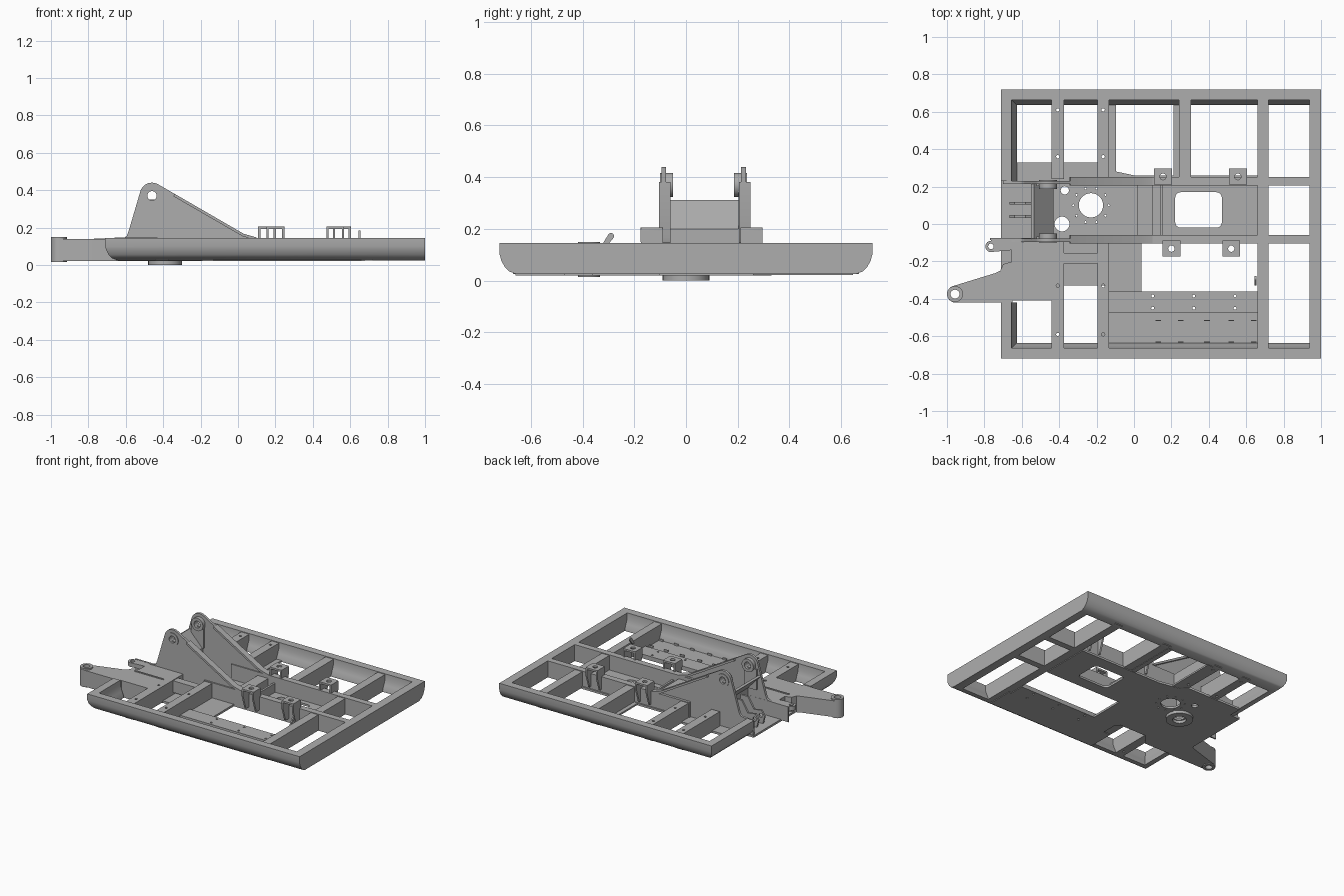
import bpy, bmesh
from math import sin, cos, radians, pi
from mathutils import Matrix

if "Cube" in bpy.data.objects:
    bpy.data.objects.remove(bpy.data.objects["Cube"])

steel = bpy.data.materials.new("steel_grey")
steel.use_nodes = True
GREY = (0.42, 0.42, 0.42, 1)
steel.diffuse_color = GREY
steel.node_tree.nodes["Principled BSDF"].inputs["Base Color"].default_value = GREY
parts = []


def add_mesh(name, mesh):
    mesh.materials.clear()
    mesh.materials.append(steel)
    ob = bpy.data.objects.new(name, mesh)
    bpy.context.collection.objects.link(ob)
    parts.append(ob)
    return ob


def arc(cx, cy, r, a0=0, a1=360, n=20):
    full = a1 - a0 == 360
    steps = n if full else n - 1
    return [(cx + r * cos(radians(a0 + (a1 - a0) * i / steps)),
             cy + r * sin(radians(a0 + (a1 - a0) * i / steps))) for i in range(n)]


def rect(x0, x1, y0, y1, r=0):
    if not r:
        return [(x0, y0), (x1, y0), (x1, y1), (x0, y1)]
    corners = [(x1 - r, y1 - r), (x0 + r, y1 - r), (x0 + r, y0 + r), (x1 - r, y0 + r)]
    return [p for i, c in enumerate(corners) for p in arc(*c, r, 90 * i, 90 * i + 90, 5)]


def plate(name, outline, lo, hi, holes=(), axis="z"):
    """Extrude an outline with holes, along z (drawn in xy) or y (drawn in xz) or x (drawn in yz)."""
    cu = bpy.data.curves.new(name, "CURVE")
    cu.dimensions = "2D"
    cu.fill_mode = "BOTH"
    cu.extrude = (hi - lo) / 2
    for loop in [outline, *holes]:
        sp = cu.splines.new("POLY")
        sp.points.add(len(loop) - 1)
        for p, (a, b) in zip(sp.points, loop):
            p.co = (a, b, 0, 1)
        sp.use_cyclic_u = True
    tmp = bpy.data.objects.new(name + "_tmp", cu)
    mesh = bpy.data.meshes.new_from_object(tmp)
    bpy.data.objects.remove(tmp)
    mid = (lo + hi) / 2
    if axis == "z":
        m = Matrix.Translation((0, 0, mid))
    elif axis == "y":
        m = Matrix.Translation((0, mid, 0)) @ Matrix.Rotation(pi / 2, 4, "X")
    else:
        m = Matrix.Translation((mid, 0, 0)) @ Matrix(((0, 0, 1, 0), (1, 0, 0, 0), (0, 1, 0, 0), (0, 0, 0, 1)))
    mesh.transform(m)
    bm = bmesh.new()
    bm.from_mesh(mesh)
    bmesh.ops.remove_doubles(bm, verts=bm.verts, dist=1e-5)
    bmesh.ops.recalc_face_normals(bm, faces=bm.faces)
    bm.to_mesh(mesh)
    bm.free()
    return add_mesh(name, mesh)


def box(name, x0, x1, y0, y1, z0, z1):
    return plate(name, rect(x0, x1, y0, y1), z0, z1)


# Outer frame: rounded section swept round the rim, open at the front of the swing bearing
section = [(0, .145), (0, .1), (.006, .078), (.018, .055), (.036, .036), (.065, .025),
           (.085, .025), (.083, .04), (.07, .07), (.058, .1), (.056, .145)]
bm = bmesh.new()
rows = []
for i, (d, z) in enumerate(section):
    xl, y = -.71 + d, .72 - d
    xr = 1 if i < 6 else .938
    path = [(xl, .23), (xl, y), (xr, y), (xr, -y), (xl, -y), (xl, -.42)]
    rows.append([bm.verts.new((a, b, z)) for a, b in path])
for r0, r1 in zip(rows, rows[1:] + rows[:1]):
    for k in range(5):
        bm.faces.new((r0[k], r0[k + 1], r1[k + 1], r1[k]))
for k in (0, 5):
    bm.faces.new([r[k] for r in rows])
bmesh.ops.recalc_face_normals(bm, faces=bm.faces)
rim = bpy.data.meshes.new("outer_frame")
bm.to_mesh(rim)
bm.free()
add_mesh("outer_frame", rim)

# Floor plates and swing bearing
bolts = [arc(-.23 + .095 * cos(a * pi / 5), .1 + .095 * sin(a * pi / 5), .006, n=8) for a in range(10)]
plate("main_floor",
      [(-.71, .235), (-.63, .235), (-.63, .33), (-.2, .33), (-.14, .29), (0, .26), (.66, .26),
       (.66, -.105), (.04, -.105), (.04, -.36), (-.135, -.36), (-.16, -.33), (-.375, -.33),
       (-.44, -.41), (-.655, -.41), (-.71, -.25)], .02, .035,
      [arc(-.385, 0, .04), arc(-.23, .1, .065, n=28), arc(-.37, .18, .022), rect(.22, .47, -.02, .17, .03)] + bolts)
strip_holes = [arc(x, y, .008, n=8) for x in (.1, .32, .54) for y in (-.385, -.45)]
plate("side_floor", rect(-.19, .68, -.66, -.47), .02, .032)
plate("side_floor_strip", rect(-.135, .66, -.475, -.36), .02, .05, strip_holes)
plate("swing_bearing", arc(-.39, 0, .09, n=40), 0, .022, [arc(-.39, 0, .045, n=24)])
for x in (.13, .25, .39, .52, .64):
    for y in (-.515, -.63):
        box("floor_tab", x - .015, x + .015, y - .003, y + .003, .03, .045)

# Cross beams, with bolt holes, and their bottom flanges
for x0, x1 in ((-.44, -.375), (-.195, -.135)):
    xm = (x0 + x1) / 2
    for name, y0, y1, hs in (("back_cross_beam", .24, .668, (.36, .61)), ("front_cross_beam", -.668, -.09, (-.33, -.59))):
        plate(name, rect(x0, x1, y0, y1), .025, .14, [arc(xm, y, .009, n=10) for y in hs])
box("back_cross_beam", .24, .305, .25, .668, .025, .14)
box("long_cross_beam", .66, .72, -.668, .668, .025, .14)
box("beam_flange", -.14, -.095, .25, .645, .022, .034)
box("beam_flange", .21, .245, .25, .645, .022, .034)
box("front_brace", -.38, -.19, -.21, -.155, .05, .135)
box("center_cross_beam", .015, .1, -.06, .21, .03, .12)
box("center_cross_plate", .14, .155, -.06, .21, .03, .1)

# Main rails, boom uprights and their sloped flanges
upright = ([(-.7, .03), (.1, .03), (.1, .145), (.06, .15), (.03, .167)]
           + arc(-.46, .375, .065, 60, 165, 12) + [(-.585, .18), (-.595, .155), (-.61, .145), (-.7, .135)])
flange = [(-.34, .381), (.03, .167), (.1, .147), (.1, .133), (.025, .153), (-.345, .367)]
for y0, y1, yp, inward in ((-.105, -.06, -.086, 1), (.205, .25, .222, -1)):
    box("main_rail", -.2, .94, y0, y1, .025, .145)
    plate("boom_upright", upright, yp - .009, yp + .009, [arc(-.46, .37, .025)], "y")
    plate("upright_flange", flange, y0, y1, axis="y")
    a, b = sorted((yp - inward * .014, yp + inward * .036))
    plate("pivot_boss", arc(-.46, .37, .047, n=28), a, b, [arc(-.46, .37, .025)], "y")
    c, d = sorted((yp, yp + inward * .02))
    plate("upright_pad", rect(-.52, -.42, .2, .35), c, d, axis="y")

# Slanted plate and ribs between the uprights
plate("boom_cross_plate", [(-.55, .305), (-.535, .312), (-.43, .2), (-.43, .03), (-.445, .03), (-.445, .193)],
      -.08, .215, axis="y")
for y in (.04, .11):
    plate("cylinder_lug", [(-.47, .03), (-.65, .03), (-.665, .09), (-.64, .13), (-.58, .12), (-.53, .2), (-.47, .2)],
          y - .007, y + .007, [arc(-.635, .09, .015, n=12)], "y")

# Front box with the swing arm and small lug
box("front_box", -.655, -.44, -.41, -.095, .03, .14)
box("front_box_lip", -.66, -.43, -.245, -.235, .13, .146)
arm = [(-.65, -.42), (-.65, -.2), (-.7, -.215), (-.715, -.25), (-.74, -.262)] + arc(-.955, -.375, .045, 107, 270, 12)
plate("swing_arm", arm, .022, .14, [arc(-.957, -.375, .024)])
plate("swing_arm_boss", arc(-.957, -.375, .043, n=28), .015, .15, [arc(-.957, -.375, .024)])
plate("small_lug", [(-.44, -.14), (-.44, -.08), (-.76, -.08), (-.765, -.09)] + arc(-.765, -.12, .03, 90, 270, 10) + [(-.66, -.14)],
      .11, .14, [arc(-.765, -.12, .015, n=14)])
box("lug_side_plate", -.77, -.44, -.086, -.076, .03, .142)

# Mounting brackets: holed top with two tapered legs
for x, y, side in ((.155, .253, 1), (.555, .253, 1), (.2, -.132, -1), (.52, -.132, -1)):
    plate("bracket_top", rect(x - .048, x + .048, y - .043, y + .043, .006), .192, .205, [arc(x, y, .017, n=16)])
    outer, inner = y + side * .043, y - side * .043
    for s in (-1, 1):
        xe = x + s * .042
        plate("bracket_leg", [(inner, .2), (outer, .2), (outer, .15), (y + side * .01, .05), (inner, .05)],
              xe - .006, xe + .006, axis="x")

# Small lever tab beside the long beam
plate("lever_tab", [(-.33, .13), (-.31, .13)] + arc(-.29, .172, .012, -30, 150, 8), .645, .655, axis="x")

# Soft shading on curved faces, sharp edges kept
bpy.ops.object.select_all(action="DESELECT")
for ob in parts:
    ob.select_set(True)
bpy.context.view_layer.objects.active = parts[0]
bpy.ops.object.shade_smooth_by_angle(angle=radians(35))
